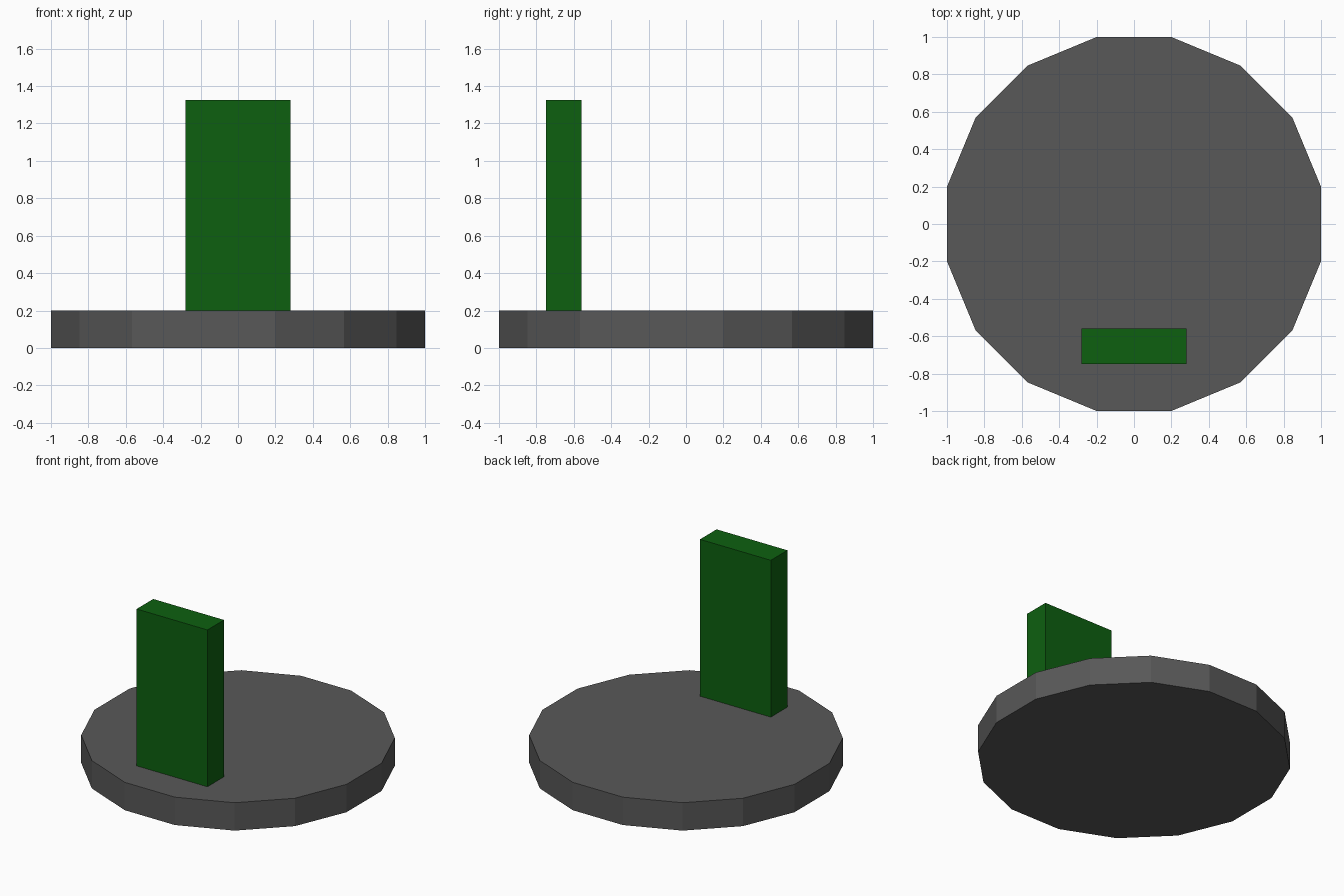
import bpy
import math

if "Cube" in bpy.data.objects:
    bpy.data.objects.remove(bpy.data.objects["Cube"])


def flat_material(name, rgb):
    mat = bpy.data.materials.new(name)
    mat.diffuse_color = (*rgb, 1.0)
    mat.use_nodes = True
    mat.node_tree.nodes["Principled BSDF"].inputs["Base Color"].default_value = mat.diffuse_color
    return mat


grey = flat_material("dark grey", (0.098, 0.098, 0.098))
green = flat_material("dark green", (0.004, 0.117, 0.005))

# Round base: 16 flat sides, with a flat side facing each axis
SIDES = 16
BASE_H = 0.2
bpy.ops.mesh.primitive_cylinder_add(
    vertices=SIDES,
    radius=1.0 / math.cos(math.pi / SIDES),
    depth=BASE_H,
    location=(0, 0, BASE_H / 2),
    rotation=(0, 0, math.pi / SIDES),
)
base = bpy.context.object
base.name = "round_base"
base.data.materials.append(grey)

# Upright panel standing near the front edge of the base
PANEL = (0.562, 0.188, 1.125)
bpy.ops.mesh.primitive_cube_add(size=1, location=(0, -0.654, BASE_H + PANEL[2] / 2))
panel = bpy.context.object
panel.name = "upright_panel"
panel.scale = PANEL
panel.data.materials.append(green)
